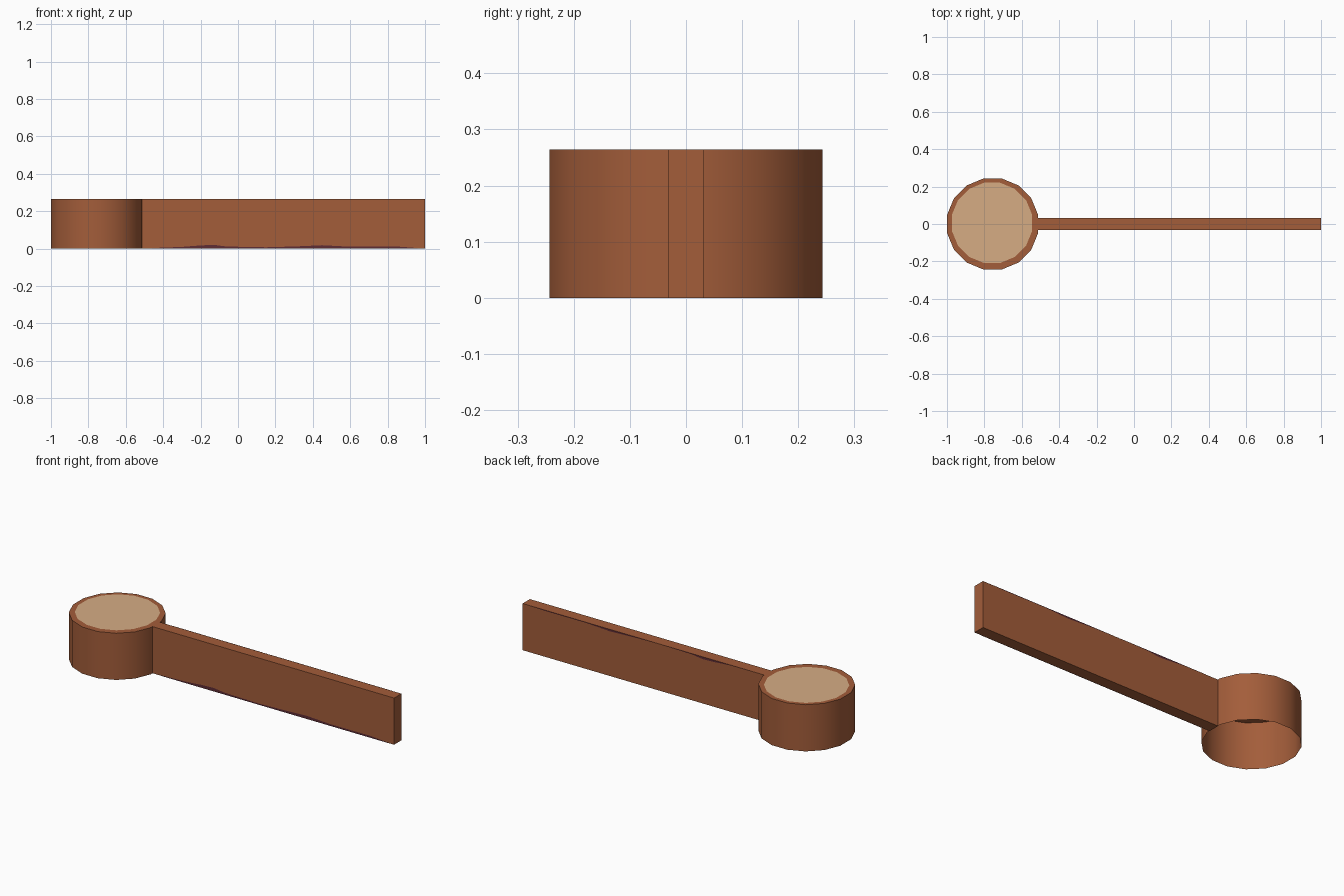
import bpy, bmesh, math

if "Cube" in bpy.data.objects:
    bpy.data.objects.remove(bpy.data.objects["Cube"])

H = 0.264          # overall height
CX = -0.756        # head centre
R = 0.2435 / math.cos(math.pi / 16)


def material(name, rgb):
    m = bpy.data.materials.new(name)
    lin = [c / 255 / 12.92 if c < 11 else ((c / 255 + 0.055) / 1.055) ** 2.4 for c in rgb]
    m.diffuse_color = (*lin, 1)
    m.use_nodes = True
    m.node_tree.nodes["Principled BSDF"].inputs["Base Color"].default_value = m.diffuse_color
    return m


brown = material("brown wood", (163, 93, 58))
tan = material("pale cut wood", (214, 172, 132))
purple = material("dark purple stain", (94, 44, 52))


def finish(bm, name, mats):
    me = bpy.data.meshes.new(name)
    bm.to_mesh(me)
    bm.free()
    for m in mats:
        me.materials.append(m)
    ob = bpy.data.objects.new(name, me)
    bpy.context.collection.objects.link(ob)
    return ob


# Head: 16-sided drum, open underneath, pale disc inset in the top
bm = bmesh.new()


def ring(r, z, cx=CX, cy=0.0):
    return [bm.verts.new((cx + r * math.cos((i + 0.5) * math.pi / 8),
                          cy + r * math.sin((i + 0.5) * math.pi / 8), z)) for i in range(16)]


low, rim, disc = ring(R, 0), ring(R, H), ring(0.219, H, -0.759, 0.006)
for a, b in ((low, rim), (rim, disc)):
    for i in range(16):
        j = (i + 1) % 16
        f = bm.faces.new((a[i], a[j], b[j], b[i]))
        f.smooth = True
bm.faces.new(disc).material_index = 1
head = finish(bm, "head", [brown, tan])
bpy.context.view_layer.objects.active = head
head.select_set(True)
bpy.ops.object.shade_smooth_by_angle(angle=math.radians(35))

# Handle: plain long plank
x0, x1, hw = -0.514, 1.0, 0.0325
bm = bmesh.new()
bmesh.ops.create_cube(bm, size=1)
for v in bm.verts:
    v.co = ((x0 + x1) / 2 + v.co.x * (x1 - x0), v.co.y * 2 * hw, (v.co.z + 0.5) * H)
finish(bm, "handle", [brown])

# Stains: thin ragged strips, low on the front and high on the back
edge = [(-0.46, 0.003), (-0.3, 0.009), (-0.2, 0.017), (-0.13, 0.02), (-0.06, 0.011),
        (0.15, 0.007), (0.32, 0.012), (0.45, 0.018), (0.6, 0.01), (0.85, 0.011), (0.96, 0.003)]
for name, y, flip in (("front_stain", -hw - 0.001, False), ("back_stain", hw + 0.001, True)):
    bm = bmesh.new()
    for (xa, za), (xb, zb) in zip(edge, edge[1:]):
        pts = [(xa, 0), (xb, 0), (xb, zb), (xa, za)]
        if flip:
            pts = [(x, H - max(0, z - 0.007)) for x, z in pts][::-1]
            if abs(pts[0][1] - H) < 1e-6 and abs(pts[1][1] - H) < 1e-6:
                continue
        bm.faces.new([bm.verts.new((x, y, z)) for x, z in pts])
    finish(bm, name, [purple])
